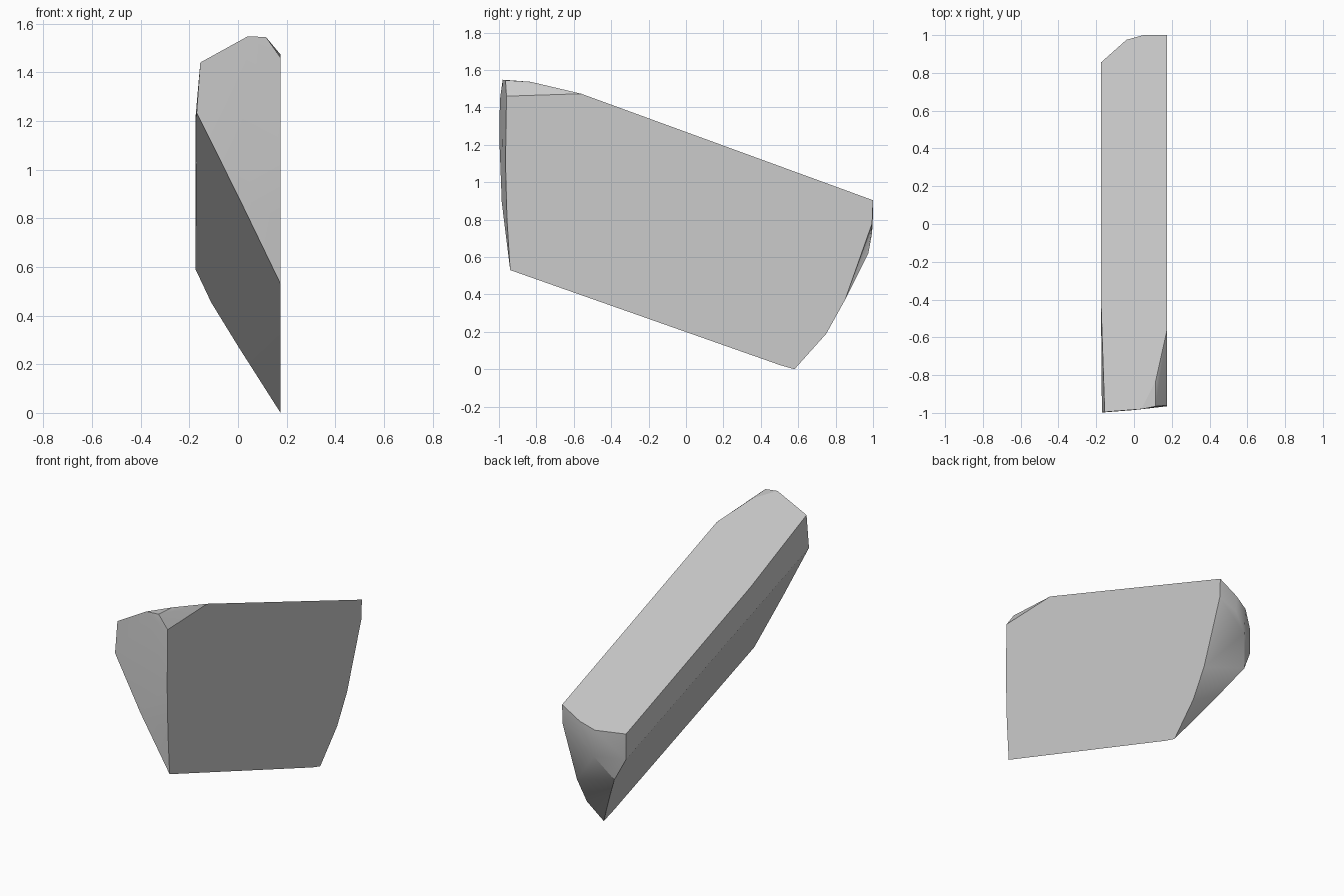
import bpy
import bmesh
import math

default_cube = bpy.data.objects.get("Cube")
if default_cube:
    bpy.data.objects.remove(default_cube, do_unlink=True)

SIDE = 0.175  # half thickness of the slab


def on_top(x, y):
    """Point on the sloping upper plane."""
    return (x, y, 1.47 - 0.365 * (y + 0.56) + 0.58 * (x - 0.17))


def on_bottom(x, y):
    """Point on the steep underside plane."""
    return (x, y, 0.53 - 0.352 * (y + 0.94) - 1.98 * (x - SIDE))


def on_left(y, z):
    """Point on the broad flat side."""
    return (SIDE, y, z)


# Outline of the upper plane, from the front round to the back
top_outline = [on_top(x, y) for x, y in (
    (-0.155, -0.995), (0.04, -0.98), (0.115, -0.83), (SIDE, -0.56),
    (SIDE, 1.0), (0.05, 1.0), (-0.04, 0.975), (-SIDE, 0.855), (-SIDE, -0.4))]

# Outline of the underside plane
bottom_outline = [on_bottom(x, y) for x, y in (
    (-0.17, -0.998), (0.0, -0.985), (SIDE, -0.94), (SIDE, 0.5),
    (0.0, 0.77), (-0.11, 0.88), (-SIDE, 0.855), (-SIDE, -0.4))]

# Outline of the broad side: chipped front edge, then curved back edge
side_outline = [on_left(y, z) for y, z in (
    (-0.96, 1.46), (-0.965, 1.1), (-0.957, 0.8),
    (0.995, 0.78), (0.92, 0.57), (0.85, 0.37), (0.75, 0.19), (0.58, 0.0))]

# Chipped corner at the front and the ridge across the back
chips = [(0.115, -0.965, 1.545), (-0.03, 0.975, 0.62), (0.05, 0.995, 0.73)]

# Wrap one faceted skin around the outlines
bm = bmesh.new()
for point in top_outline + bottom_outline + side_outline + chips:
    bm.verts.new(point)
bmesh.ops.remove_doubles(bm, verts=bm.verts, dist=0.002)
hull = bmesh.ops.convex_hull(bm, input=bm.verts)
loose = {g for g in hull["geom_interior"] + hull["geom_unused"]
         if isinstance(g, bmesh.types.BMVert)}
bmesh.ops.delete(bm, geom=list(loose), context="VERTS")
bmesh.ops.dissolve_limit(bm, angle_limit=math.radians(1),
                         verts=bm.verts, edges=bm.edges)
bmesh.ops.recalc_face_normals(bm, faces=bm.faces)

mesh = bpy.data.meshes.new("stone_slab")
bm.to_mesh(mesh)
bm.free()
slab = bpy.data.objects.new("stone_slab", mesh)
bpy.context.collection.objects.link(slab)

# Plain grey stone
stone = bpy.data.materials.new("stone_grey")
stone.use_nodes = True
grey = (0.6, 0.6, 0.6, 1)
stone.diffuse_color = grey
stone.node_tree.nodes["Principled BSDF"].inputs["Base Color"].default_value = grey
mesh.materials.append(stone)

# Soft shading over the shallow facets, sharp at the broken edges
bpy.ops.object.select_all(action="DESELECT")
slab.select_set(True)
bpy.context.view_layer.objects.active = slab
bpy.ops.object.shade_smooth_by_angle(angle=math.radians(25))
